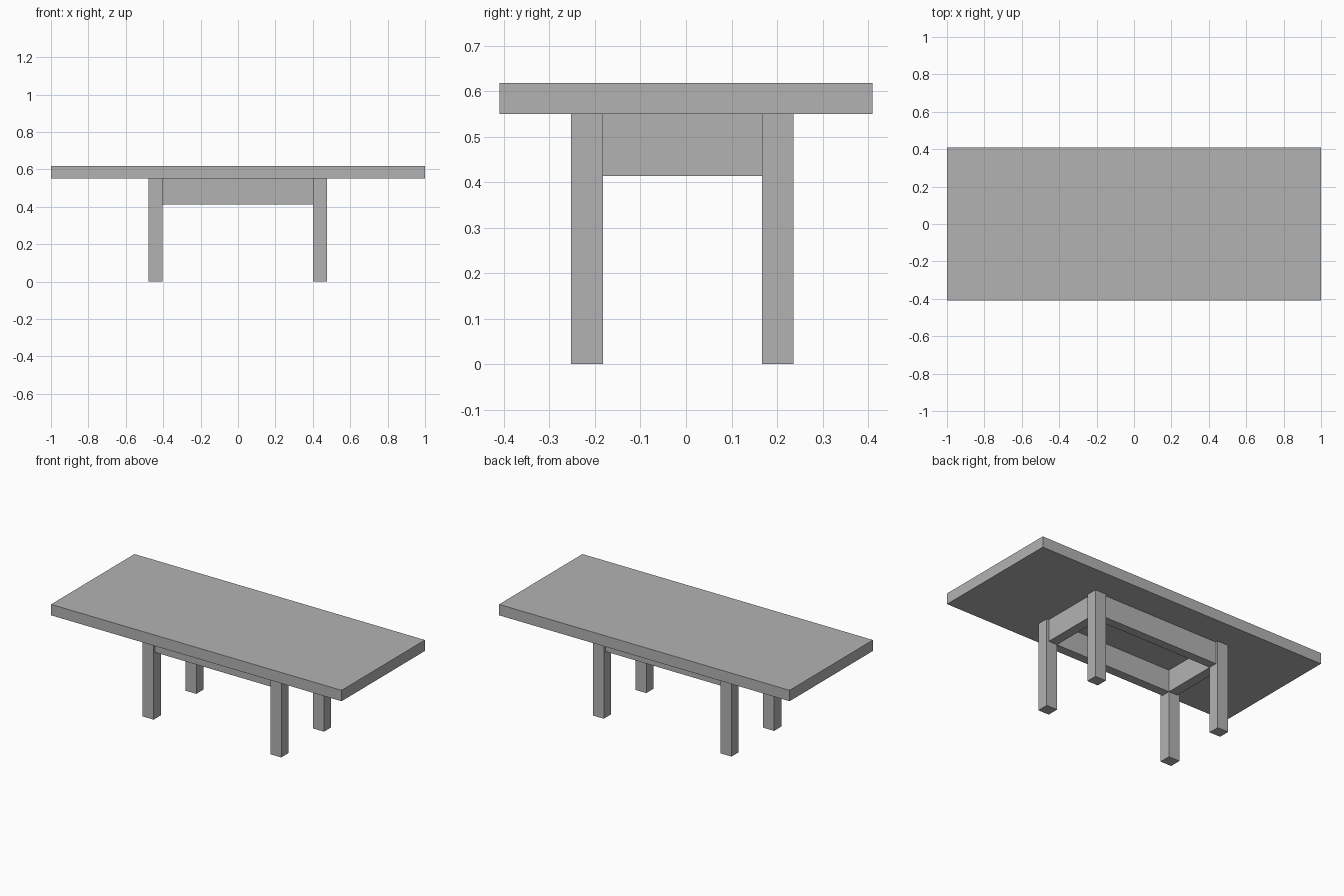
import bpy

cube = bpy.data.objects.get("Cube")
if cube:
    bpy.data.objects.remove(cube, do_unlink=True)

# One plain grey for the whole table
grey = bpy.data.materials.new("plain grey")
grey.use_nodes = True
colour = (0.45, 0.45, 0.45, 1)
grey.diffuse_color = colour
grey.node_tree.nodes["Principled BSDF"].inputs["Base Color"].default_value = colour


def box(name, x, y, z):
    """Add a box spanning the given (low, high) ranges."""
    spans = (x, y, z)
    bpy.ops.mesh.primitive_cube_add(size=1, location=[(a + b) / 2 for a, b in spans])
    ob = bpy.context.object
    ob.name = name
    ob.scale = [b - a for a, b in spans]
    bpy.ops.object.transform_apply(location=False, rotation=False, scale=True)
    ob.data.materials.append(grey)
    return ob


UNDERSIDE = 0.55      # bottom of the table top
APRON_LOW = 0.413
RECESS = 0.015        # aprons sit back from the outer leg faces
leg_x = {"right": (-0.479, -0.404), "left": (0.401, 0.475)}
leg_y = {"front": (-0.253, -0.182), "back": (0.167, 0.236)}

# Table top
box("table_top", (-1, 1), (-0.41, 0.41), (UNDERSIDE, 0.618))

# Four square legs
for side, x in leg_x.items():
    for end, y in leg_y.items():
        box(f"{end}_{side}_leg", x, y, (0, UNDERSIDE))

# Aprons between the legs, flush with their inner faces
inner_x = (leg_x["right"][1], leg_x["left"][0])
inner_y = (leg_y["front"][1], leg_y["back"][0])
apron_z = (APRON_LOW, UNDERSIDE)
box("front_apron", inner_x, (leg_y["front"][0] + RECESS, inner_y[0]), apron_z)
box("back_apron", inner_x, (inner_y[1], leg_y["back"][1] - RECESS), apron_z)
box("right_apron", (leg_x["right"][0] + RECESS, inner_x[0]), inner_y, apron_z)
box("left_apron", (inner_x[1], leg_x["left"][1] - RECESS), inner_y, apron_z)
